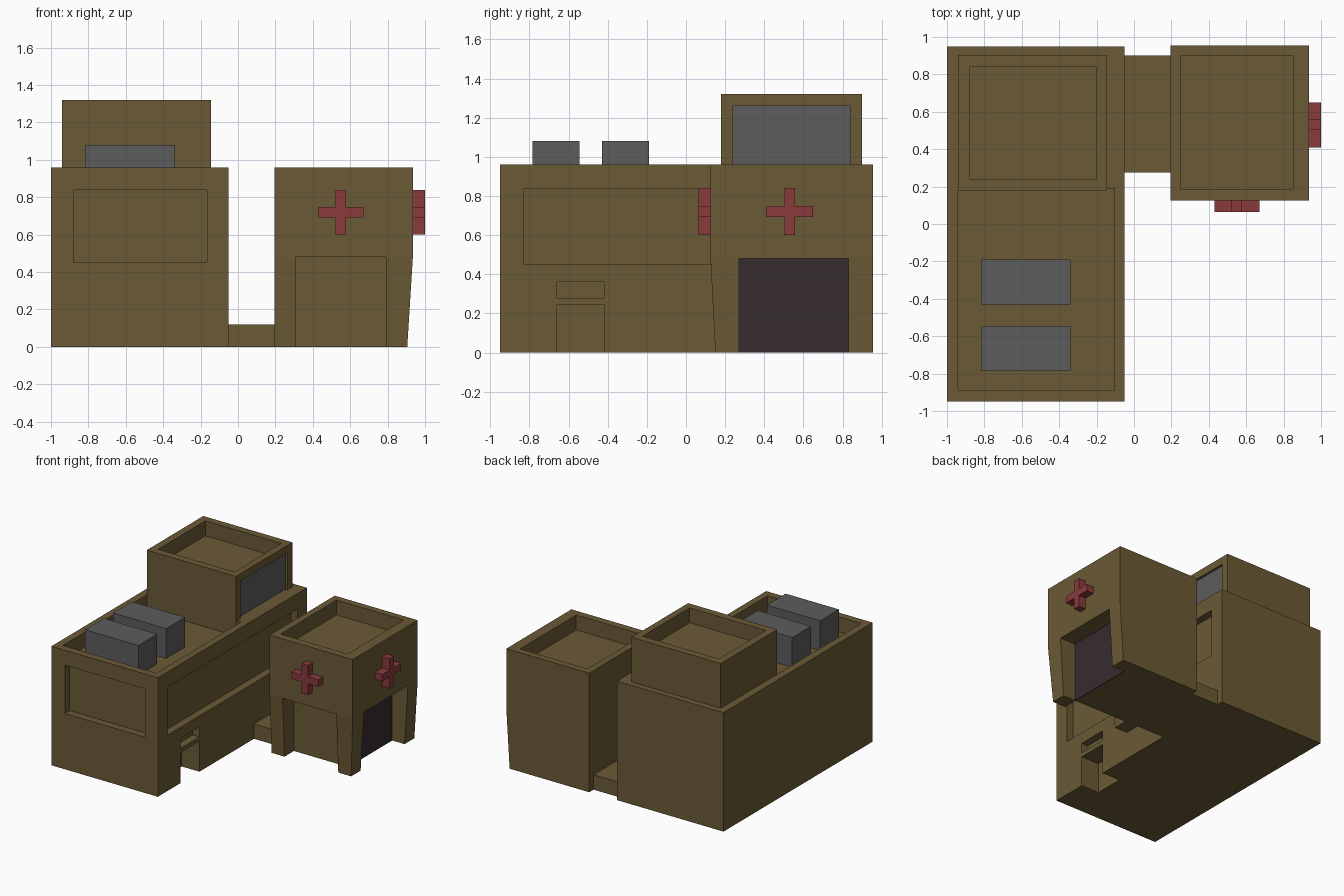
import bpy

cube = bpy.data.objects.get("Cube")
if cube:
    bpy.data.objects.remove(cube, do_unlink=True)


def material(name, rgb):
    m = bpy.data.materials.new(name)
    m.use_nodes = True
    m.diffuse_color = (*rgb, 1)
    bsdf = next(n for n in m.node_tree.nodes if n.type == 'BSDF_PRINCIPLED')
    bsdf.inputs["Base Color"].default_value = (*rgb, 1)
    return m


BROWN = material("olive_brown", (0.147, 0.102, 0.036))
GREY = material("vent_grey", (0.107, 0.107, 0.107))
RED = material("cross_red", (0.254, 0.042, 0.045))
DARK = material("dark_door", (0.037, 0.025, 0.03))


def box(name, x, y, z, mat):
    """Box spanning the given x, y and z ranges."""
    verts = [(a, b, c) for c in z for b in y for a in x]
    faces = [(0, 2, 3, 1), (4, 5, 7, 6), (0, 1, 5, 4),
             (2, 6, 7, 3), (0, 4, 6, 2), (1, 3, 7, 5)]
    mesh = bpy.data.meshes.new(name)
    mesh.from_pydata(verts, [], faces)
    mesh.materials.append(mat)
    obj = bpy.data.objects.new(name, mesh)
    bpy.context.collection.objects.link(obj)
    return obj


def cut(obj, *ranges):
    """Carve a box-shaped recess out of an object."""
    cutter = box("cutter", *ranges, obj.data.materials[0])
    cutter.hide_render = True
    mod = obj.modifiers.new("recess", 'BOOLEAN')
    mod.operation = 'DIFFERENCE'
    mod.solver = 'EXACT'
    mod.object = cutter
    bpy.context.view_layer.objects.active = obj
    bpy.ops.object.modifier_apply(modifier=mod.name)
    bpy.data.objects.remove(cutter, do_unlink=True)


# Main hall with sunken roof, wall recesses and side doorway
hall = box("main_hall", (-1, -0.05), (-0.95, 0.95), (0, 0.96), BROWN)
cut(hall, (-0.94, -0.105), (-0.89, 0.19), (0.84, 1.1))
cut(hall, (-0.88, -0.165), (-1.1, -0.89), (0.45, 0.84))
cut(hall, (-0.11, 0.1), (-0.83, 0.83), (0.45, 0.835))
cut(hall, (-0.21, 0.1), (-0.66, -0.42), (-0.1, 0.245))
cut(hall, (-0.11, 0.1), (-0.66, -0.42), (0.28, 0.36))

# Rooftop tower with a side window
tower = box("tower", (-0.94, -0.145), (0.18, 0.9), (0.82, 1.32), BROWN)
cut(tower, (-0.88, -0.2), (0.24, 0.84), (1.2, 1.5))
cut(tower, (-0.17, 0), (0.24, 0.84), (0.96, 1.26))
box("tower_window", (-0.172, -0.165), (0.24, 0.84), (0.96, 1.26), GREY)

# Roof vents
for i, y in enumerate((-0.785, -0.43)):
    box(f"roof_vent_{i + 1}", (-0.815, -0.34), (y, y + 0.24), (0.82, 1.08), GREY)

# Low walkway between the buildings
box("walkway", (-0.06, 0.21), (0.275, 0.9), (0, 0.12), BROWN)

# Annex upper storey
annex = box("annex_upper", (0.195, 0.935), (0.125, 0.955), (0.48, 0.96), BROWN)
cut(annex, (0.25, 0.85), (0.185, 0.9), (0.84, 1.1))

# Annex lower storey: narrows toward the ground, opened to leave corner legs
lower = box("annex_lower", (0.195, 0.935), (0.125, 0.955), (0, 0.48), BROWN)
for v in lower.data.vertices:
    if v.co.z < 0.1:
        v.co.x = min(v.co.x, 0.905)
        v.co.y = max(v.co.y, 0.15)
cut(lower, (0.31, 0.79), (0, 0.27), (-0.1, 0.6))
cut(lower, (0.79, 1.1), (0.27, 0.83), (-0.1, 0.6))
box("garage_door", (0.787, 0.795), (0.27, 0.83), (0, 0.48), DARK)

# Raised crosses on the front and left walls of the annex
ARM, HALF, MID = 0.12, 0.028, 0.72


def cross(name, centre, place):
    for part, w, h in (("upright", HALF, ARM), ("arm_a", ARM, HALF)):
        span = (centre - w, centre + w)
        x, y = place(span)
        box(f"{name}_{part}", x, y, (MID - h, MID + h), RED)


cross("front_cross", 0.55, lambda s: (s, (0.065, 0.13)))
cross("side_cross", 0.53, lambda s: ((0.93, 1.0), s))
